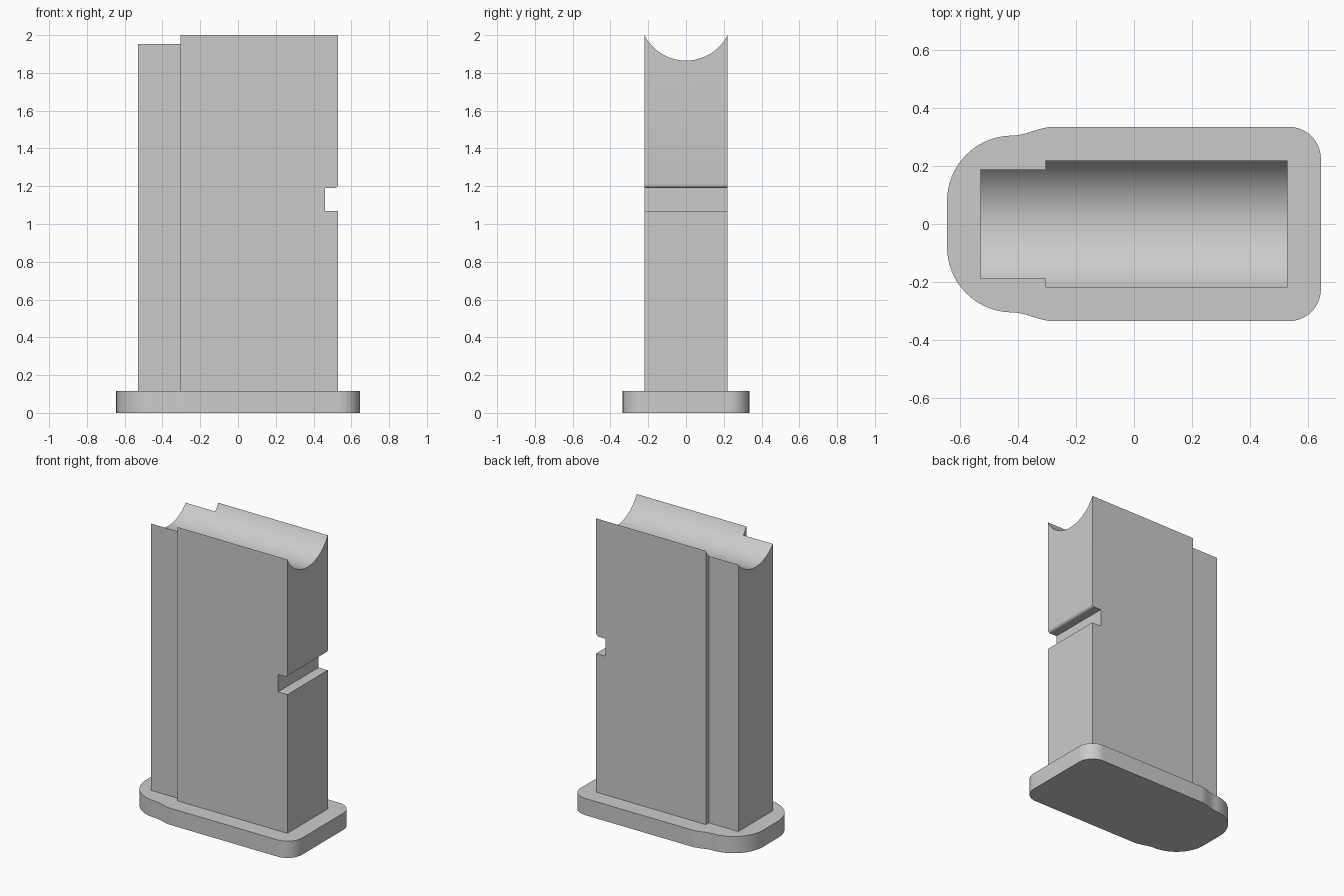
import bpy, bmesh, math
from mathutils import Vector

cube = bpy.data.objects.get("Cube")
if cube:
    bpy.data.objects.remove(cube, do_unlink=True)

grey = bpy.data.materials.new("plain grey")
grey.use_nodes = True
grey.diffuse_color = (0.6, 0.6, 0.6, 1)
grey.node_tree.nodes["Principled BSDF"].inputs["Base Color"].default_value = (0.6, 0.6, 0.6, 1)


def prism(name, outline, offset):
    """Extrude a closed outline of 3D points along an offset."""
    bm = bmesh.new()
    face = bm.faces.new([bm.verts.new(p) for p in outline])
    grown = bmesh.ops.extrude_face_region(bm, geom=[face])
    verts = [g for g in grown["geom"] if isinstance(g, bmesh.types.BMVert)]
    bmesh.ops.translate(bm, verts=verts, vec=Vector(offset))
    bmesh.ops.recalc_face_normals(bm, faces=bm.faces)
    mesh = bpy.data.meshes.new(name)
    bm.to_mesh(mesh)
    bm.free()
    mesh.materials.append(grey)
    obj = bpy.data.objects.new(name, mesh)
    bpy.context.collection.objects.link(obj)
    return obj


def arc(cx, cy, r, start, end, steps):
    angles = [math.radians(start + (end - start) * i / steps) for i in range(steps + 1)]
    return [(cx + r * math.cos(a), cy + r * math.sin(a)) for a in angles]


def mirrored(half):
    """Close a plan outline by mirroring it across the x axis."""
    return half + [(x, -y) for x, y in reversed(half)]


def activate(obj):
    bpy.ops.object.select_all(action='DESELECT')
    obj.select_set(True)
    bpy.context.view_layer.objects.active = obj


def cut(obj, cutter):
    activate(obj)
    mod = obj.modifiers.new("cut", 'BOOLEAN')
    mod.operation = 'DIFFERENCE'
    mod.solver = 'EXACT'
    mod.object = cutter
    bpy.ops.object.modifier_apply(modifier=mod.name)
    bpy.data.objects.remove(cutter, do_unlink=True)


def smooth(obj):
    activate(obj)
    bpy.ops.object.shade_smooth_by_angle(angle=math.radians(30))


# Base plate: rounded front corners, waisted sides and a round rear
plate_top = 0.115
waist = []
for i in range(1, 12):
    t = i / 12
    waist.append((-0.28 - 0.14 * t, 0.335 - 0.03 * t * t * (3 - 2 * t)))
half = arc(0.535, 0.225, 0.11, 0, 90, 12) + [(-0.28, 0.335)] + waist
half += arc(-0.42, 0.08, 0.225, 90, 180, 20)
base = prism("base_plate", [(x, y, 0) for x, y in mirrored(half)], (0, 0, plate_top))
smooth(base)

# Body: wide block with a narrower rear spine
half = [(0.53, 0.22), (-0.305, 0.22), (-0.305, 0.188), (-0.53, 0.188)]
body = prism("body", [(x, y, plate_top) for x, y in mirrored(half)], (0, 0, 2 - plate_top))

# Round trough along the top
trough = arc(0, 2.112, 0.247, 0, 360, 128)[:-1]
cut(body, prism("trough_cutter", [(-0.8, y, z) for y, z in trough], (1.6, 0, 0)))

# Catch notch with a rounded upper lip
lip = arc(0.51, 1.21, 0.02, 270, 360, 8)
notch = [(0.46, 1.07), (0.46, 1.19)] + lip + [(0.6, 1.21), (0.6, 1.07)]
cut(body, prism("notch_cutter", [(x, -0.4, z) for x, z in notch], (0, 0.8, 0)))
smooth(body)
